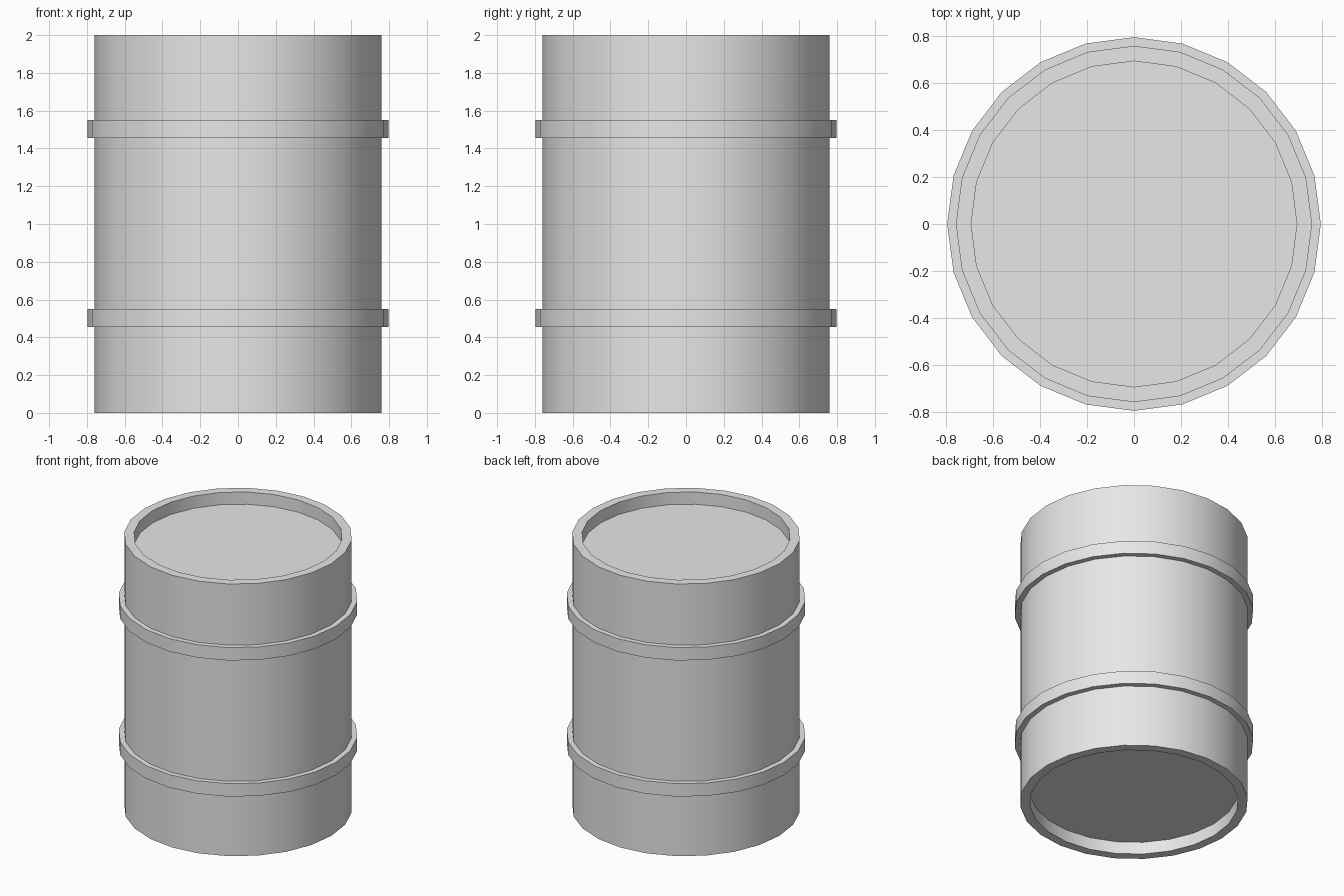
import bpy, bmesh, math

SIDES = 24
BODY_R, RIM_R, HOOP_R = 0.76, 0.695, 0.797
HEIGHT, RECESS, HOOP_H = 2.0, 0.09, 0.095

cube = bpy.data.objects.get("Cube")
if cube:
    bpy.data.objects.remove(cube, do_unlink=True)

grey = bpy.data.materials.new("grey_metal")
grey.use_nodes = True
colour = (0.8, 0.8, 0.8, 1)
grey.diffuse_color = colour
grey.node_tree.nodes["Principled BSDF"].inputs["Base Color"].default_value = colour


def lathe(name, profile, capped=False):
    """Turn an (radius, height) outline, listed from bottom to top, around z."""
    bm = bmesh.new()
    rings = []
    for r, z in profile:
        rings.append([bm.verts.new((r * math.cos(a), r * math.sin(a), z))
                      for a in (math.tau * i / SIDES for i in range(SIDES))])
    for low, high in zip(rings, rings[1:]):
        for i in range(SIDES):
            j = (i + 1) % SIDES
            bm.faces.new((low[i], low[j], high[j], high[i]))
    if capped:
        bm.faces.new(rings[0][::-1])
        bm.faces.new(rings[-1])
    mesh = bpy.data.meshes.new(name)
    bm.to_mesh(mesh)
    bm.free()
    mesh.materials.append(grey)
    obj = bpy.data.objects.new(name, mesh)
    bpy.context.collection.objects.link(obj)
    bpy.ops.object.select_all(action="DESELECT")
    obj.select_set(True)
    bpy.context.view_layer.objects.active = obj
    bpy.ops.object.shade_smooth_by_angle(angle=math.radians(30))
    return obj


# Drum body with a raised rim around the sunken bottom and lid
lathe("drum_body", [
    (RIM_R, RECESS), (RIM_R, 0), (BODY_R, 0),
    (BODY_R, HEIGHT), (RIM_R, HEIGHT), (RIM_R, HEIGHT - RECESS),
], capped=True)

# Two reinforcing hoops, seated slightly into the body wall
for name, z in (("lower_hoop", 0.5025), ("upper_hoop", 1.5025)):
    low, high, seat = z - HOOP_H / 2, z + HOOP_H / 2, BODY_R - 0.005
    lathe(name, [(seat, low), (HOOP_R, low), (HOOP_R, high), (seat, high)])
